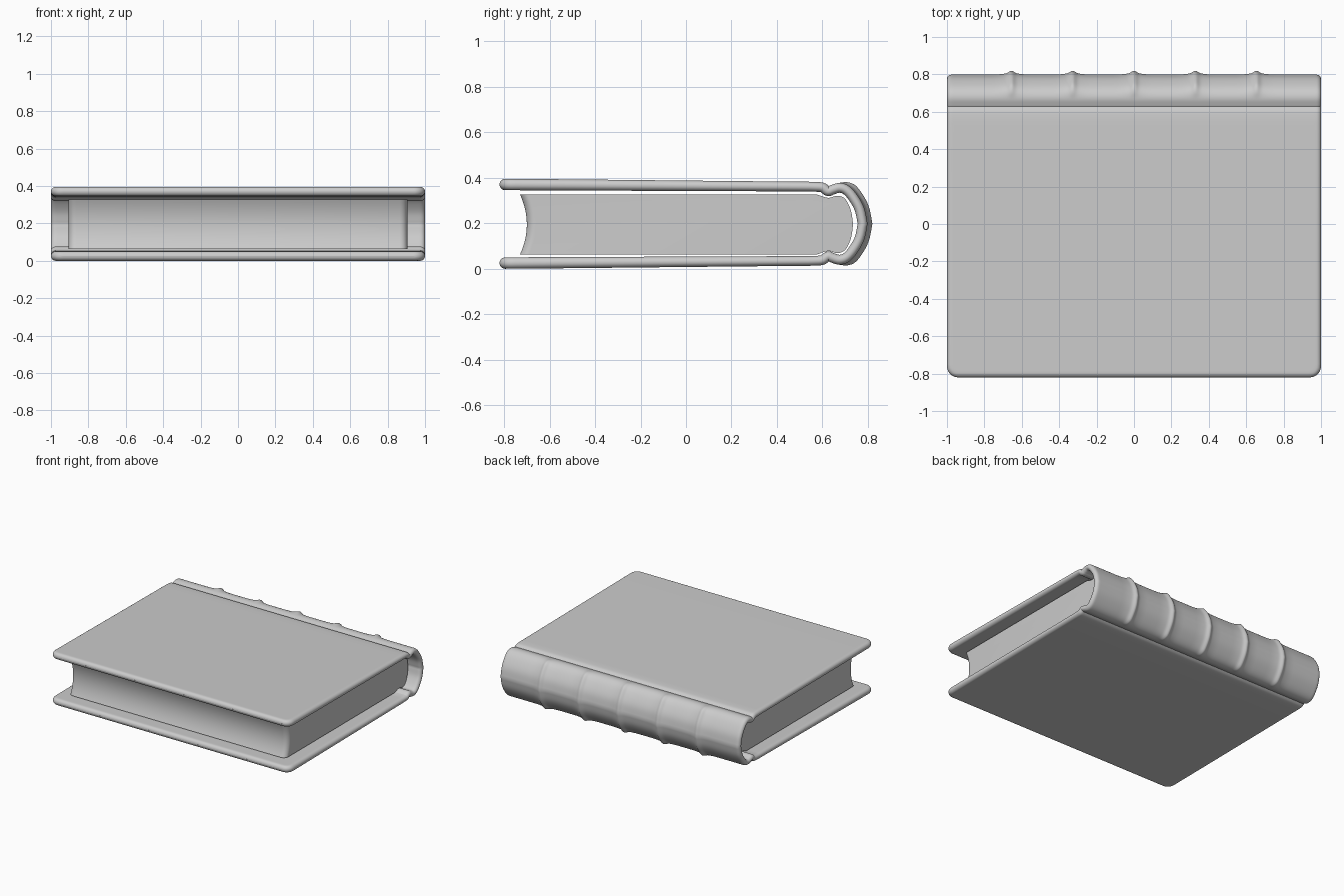
import bpy, bmesh, math
from mathutils import Vector

if "Cube" in bpy.data.objects:
    bpy.data.objects.remove(bpy.data.objects["Cube"])

MID = 0.198            # height of the symmetry plane
FRONT, R = -0.82, 0.06  # front edge of the boards, corner radius
RIBS = [-0.655, -0.328, 0, 0.328, 0.655]


def spline(pts, n):
    """Catmull-Rom curve through pts, n steps per span."""
    p = [Vector(q) for q in pts]
    p = [2 * p[0] - p[1]] + p + [2 * p[-1] - p[-2]]
    out = []
    for i in range(1, len(p) - 2):
        a, b, c, d = p[i - 1:i + 3]
        for k in range(n):
            t = k / n
            out.append(0.5 * (2 * b + (c - a) * t + (2 * a - 5 * b + 4 * c - d) * t * t
                              + (3 * b - a - 3 * c + d) * t ** 3))
    return out + [p[-2]]


def mirrored(half):
    """Reflect a half path, which ends on z = 0, to the lower side."""
    return half + [Vector((p[0], -p[1])) for p in reversed(half[:-1])]


def smoothstep(a, b, v):
    t = min(1, max(0, (v - a) / (b - a)))
    return t * t * (3 - 2 * t)


def finish(name, bm, angle):
    bmesh.ops.remove_doubles(bm, verts=bm.verts, dist=1e-5)
    bmesh.ops.recalc_face_normals(bm, faces=bm.faces)
    me = bpy.data.meshes.new(name)
    bm.to_mesh(me)
    bm.free()
    ob = bpy.data.objects.new(name, me)
    bpy.context.collection.objects.link(ob)
    bpy.ops.object.select_all(action='DESELECT')
    ob.select_set(True)
    bpy.context.view_layer.objects.active = ob
    bpy.ops.object.shade_smooth_by_angle(angle=math.radians(angle))


def add_grid(bm, rows, closed=False):
    g = [[bm.verts.new(p) for p in row] for row in rows]
    n = len(g[0])
    for a, b in zip(g, g[1:]):
        for j in range(n if closed else n - 1):
            k = (j + 1) % n
            bm.faces.new((a[j], a[k], b[k], b[j]))
    return g


# Cover: board, hinge groove and rounded spine as one thick sheet
edge = [0, 0.001, 0.003, 0.007, 0.012, 0.018, 0.025, 0.036, 0.05, 0.07]
half = [Vector((FRONT + s, 0.173 - 0.010 * s / 1.4)) for s in edge]
half += [Vector((y, 0.173 - 0.010 * (y - FRONT) / 1.4)) for y in (-0.5, 0, 0.4, 0.54)]
half += spline([(0.585, 0.162), (0.603, 0.158), (0.625, 0.143), (0.645, 0.150),
                (0.675, 0.158), (0.705, 0.148), (0.735, 0.115), (0.763, 0.064),
                (0.777, 0)], 5)
path = mirrored(half)

ends = [1 - s for s in edge]
xs = set(ends + [-v for v in ends])
for c in RIBS:
    xs.update(c + k * 0.009 for k in range(-12, 13))
xs = sorted(xs)


def rib_height(x, y):
    d = min(abs(x - c) for c in RIBS)
    h = 0.013 * math.exp(-(d / 0.018) ** 2) + 0.008 * math.exp(-(d / 0.055) ** 2)
    return h * smoothstep(0.67, 0.72, y)


outer, inner = [], []
for i, p in enumerate(path):
    t = (path[min(i + 1, len(path) - 1)] - path[max(i - 1, 0)]).normalized()
    n = Vector((-t.y, t.x))
    s = p.x - FRONT
    w = 1 - R + math.sqrt(max(0, R * R - max(0, R - s) ** 2))
    thick = 0.025 - 0.0035 * smoothstep(0, 1.4, s)
    ro, ri = [], []
    for u in xs:
        x = u * w
        qx, qy = abs(x) - (1 - R), R - s
        d = R - math.hypot(qx, qy) if qx > 0 and qy > 0 else min(1 - abs(x), s)
        q = 1 - min(1, max(0, d / 0.025))
        h = thick * math.sqrt(max(0, 1 - q * q))   # rounded rim
        rib = rib_height(x, p.x) if d > 0.025 else 0
        a, b = p + n * (h + rib), p - n * h
        ro.append((x, a.x, MID + a.y))
        ri.append((x, b.x, MID + b.y))
    outer.append(ro)
    inner.append(ri)
bm = bmesh.new()
add_grid(bm, outer)
add_grid(bm, inner)
finish("cover", bm, 80)

# Page block: hollow fore edge, rounded back, softened front corners
back = [Vector((0.3, 0.132))] + spline(
    [(0.575, 0.132), (0.625, 0.117), (0.665, 0.126), (0.70, 0.112),
     (0.725, 0.062), (0.735, 0)], 5)
fore = [Vector((-0.70 - 0.03 * (k / 8) ** 2, 0.132 * k / 8)) for k in range(-8, 9)]
profile = mirrored(back) + fore
HALF, RP = 0.905, 0.04
insets = [0, 0.001, 0.003, 0.007, 0.013, 0.02, 0.03, 0.04]
px = [-HALF + d for d in insets] + [HALF - d for d in reversed(insets)]
rows = []
for x in px:
    q = max(0, RP - (HALF - abs(x)))
    shift = RP - math.sqrt(max(0, RP * RP - q * q))
    rows.append([(x, p.x + (shift if p.x < 0 else 0), MID - 0.003 + p.y) for p in profile])
bm = bmesh.new()
g = add_grid(bm, rows, closed=True)
bm.faces.new(g[0])
bm.faces.new(g[-1])
finish("page_block", bm, 40)
